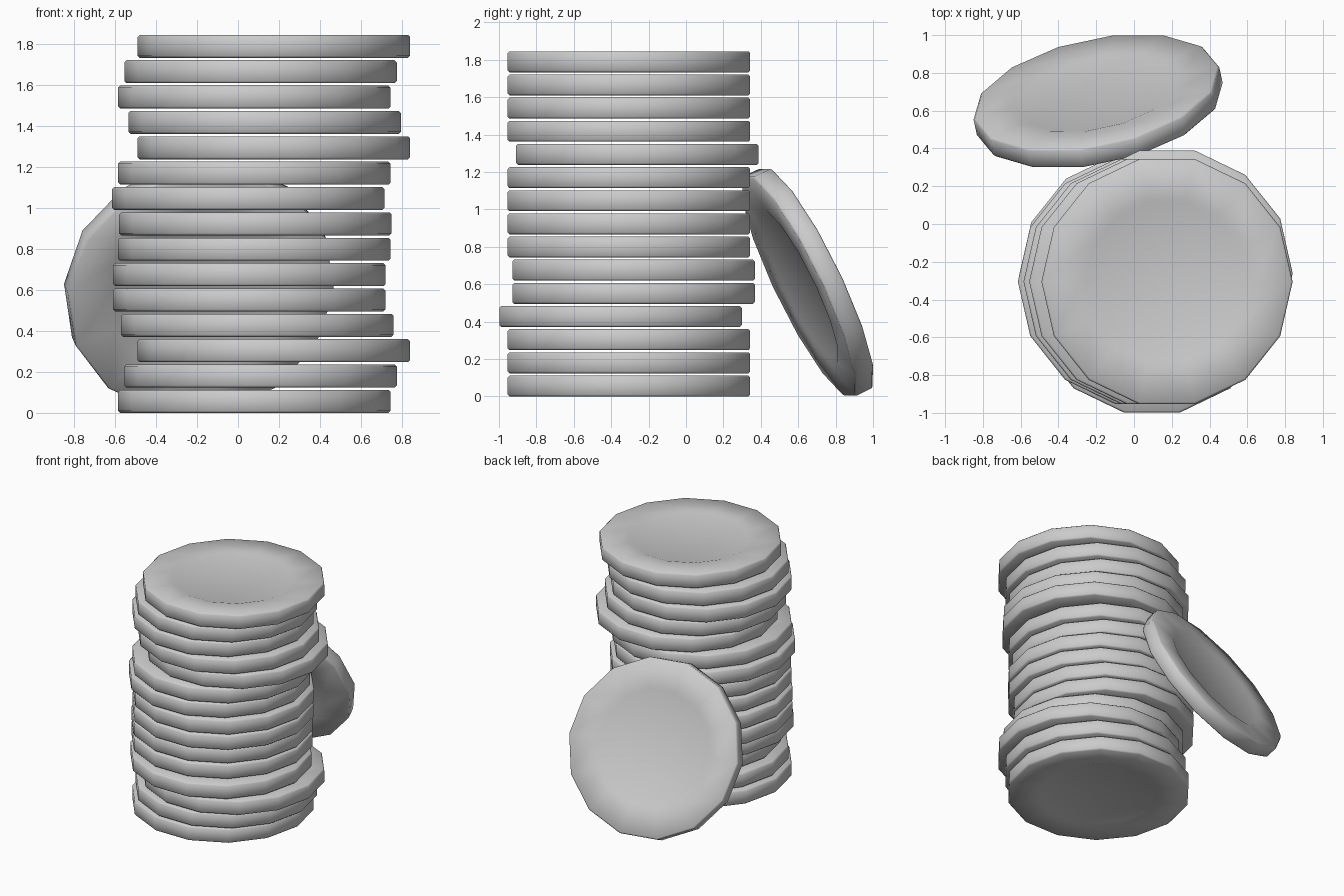
import bpy, bmesh
from math import cos, sin, pi, radians

if "Cube" in bpy.data.objects:
    bpy.data.objects.remove(bpy.data.objects["Cube"])

SIDES, R, T = 14, 0.665, 0.112
BEV, DIP = 0.01, 0.01
PITCH = 0.1238


def make_disc_mesh():
    # half profile from upper recess floor, over the rim, to lower recess floor
    h = T / 2
    top = [(0.43, h - DIP), (0.46, h), (R - BEV, h), (R, h - BEV)]
    profile = top + [(r, -z) for r, z in reversed(top)]
    bm = bmesh.new()
    rings = [[bm.verts.new((r * cos(2 * pi * i / SIDES), r * sin(2 * pi * i / SIDES), z))
              for i in range(SIDES)] for r, z in profile]
    for a, b in zip(rings, rings[1:]):
        for i in range(SIDES):
            j = (i + 1) % SIDES
            bm.faces.new((a[i], b[i], b[j], a[j]))
    bm.faces.new(rings[0])
    bm.faces.new(rings[-1][::-1])
    bmesh.ops.recalc_face_normals(bm, faces=bm.faces)
    mesh = bpy.data.meshes.new("disc")
    bm.to_mesh(mesh)
    bm.free()
    return mesh


def add_disc(name, loc, rot=(0, 0, 0)):
    ob = bpy.data.objects.new(name, make_disc_mesh())
    ob.location, ob.rotation_euler = loc, rot
    bpy.context.collection.objects.link(ob)
    bpy.ops.object.select_all(action='DESELECT')
    ob.select_set(True)
    bpy.context.view_layer.objects.active = ob
    bpy.ops.object.shade_smooth_by_angle(angle=radians(50))
    return ob


# uneven stack of discs
xs = [0.08, 0.11, 0.175, 0.095, 0.055, 0.055, 0.08, 0.085,
      0.05, 0.08, 0.175, 0.13, 0.08, 0.11, 0.175]
ys = {3: -0.35, 4: -0.28, 5: -0.28, 10: -0.26}
for i, x in enumerate(xs):
    add_disc(f"stacked_disc_{i + 1}", (x, ys.get(i, -0.305), T / 2 + i * PITCH))

# single disc leaning on the back of the stack
add_disc("leaning_disc", (-0.19, 0.65, 0.61), (radians(-64.6), 0, radians(12)))
